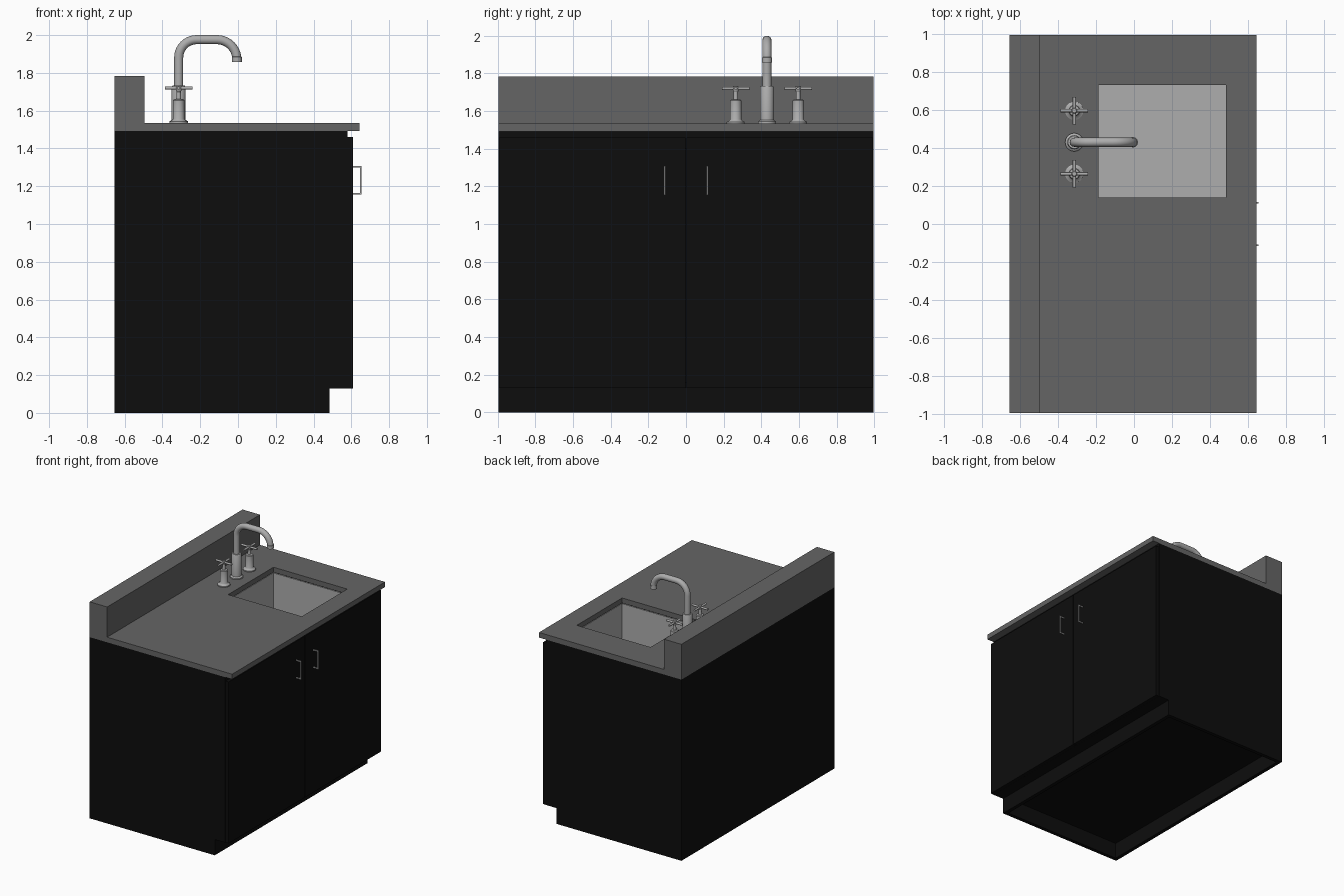
import bpy, bmesh, math
from mathutils import Matrix, Vector

if "Cube" in bpy.data.objects:
    bpy.data.objects.remove(bpy.data.objects["Cube"])


def material(name, v):
    m = bpy.data.materials.new(name)
    m.diffuse_color = (v, v, v, 1)
    m.use_nodes = True
    m.node_tree.nodes["Principled BSDF"].inputs["Base Color"].default_value = m.diffuse_color
    return m


BLACK = material("black_paint", 0.004)
STONE = material("dark_stone", 0.13)
STEEL = material("steel", 0.42)


def add(name, bm, mat=None, smooth=False):
    bmesh.ops.recalc_face_normals(bm, faces=bm.faces[:])
    me = bpy.data.meshes.new(name)
    bm.to_mesh(me)
    bm.free()
    ob = bpy.data.objects.new(name, me)
    bpy.context.collection.objects.link(ob)
    if mat:
        me.materials.append(mat)
    bpy.ops.object.select_all(action='DESELECT')
    bpy.context.view_layer.objects.active = ob
    ob.select_set(True)
    if smooth:
        bpy.ops.object.shade_smooth_by_angle(angle=math.radians(35))
    return ob


def box_bm(bm, lo, hi):
    lo, hi = Vector(lo), Vector(hi)
    mat = Matrix.Translation((lo + hi) / 2) @ Matrix.Diagonal((*(hi - lo), 1))
    bmesh.ops.create_cube(bm, size=1, matrix=mat)


def box(name, lo, hi, mat=None):
    bm = bmesh.new()
    box_bm(bm, lo, hi)
    return add(name, bm, mat)


def extrude_xz(name, pts, y0, y1, mat):
    bm = bmesh.new()
    face = bm.faces.new([bm.verts.new((x, y0, z)) for x, z in pts])
    geo = bmesh.ops.extrude_face_region(bm, geom=[face])["geom"]
    verts = [g for g in geo if isinstance(g, bmesh.types.BMVert)]
    bmesh.ops.translate(bm, verts=verts, vec=(0, y1 - y0, 0))
    return add(name, bm, mat)


def lathe_bm(bm, pts, x, y, steps=32):
    vs = [bm.verts.new((x + r, y, z)) for r, z in pts]
    es = [bm.edges.new(p) for p in zip(vs, vs[1:])]
    bmesh.ops.spin(bm, geom=vs + es, cent=(x, y, 0), axis=(0, 0, 1),
                   angle=2 * math.pi, steps=steps, use_merge=True)
    bmesh.ops.remove_doubles(bm, verts=bm.verts[:], dist=1e-5)


X0, W, TOP = -0.655, 0.995, 1.492
T = 0.03

# Cabinet carcass: notched side panels, back, floor, toe kick, front rail
side = [(X0, 0), (0.485, 0), (0.485, 0.13), (0.58, 0.13), (0.58, TOP), (X0, TOP)]
extrude_xz("left_side_panel", side, -W, -W + T, BLACK)
extrude_xz("right_side_panel", side, W - T, W, BLACK)
box("back_panel", (X0, -W + T, 0), (X0 + T, W - T, TOP), BLACK)
box("cabinet_floor", (X0 + T, -W + T, 0.13), (0.58, W - T, 0.16), BLACK)
box("toe_kick", (0.455, -W + T, 0), (0.485, W - T, 0.13), BLACK)
box("front_rail", (0.55, -W + T, 1.40), (0.58, W - T, TOP), BLACK)

# Doors and bracket pulls
for s, n in ((-1, "left"), (1, "right")):
    ys = sorted((s * 0.003, s * (W - 0.002)))
    box(n + "_door", (0.581, ys[0], 0.13), (0.61, ys[1], 1.46), BLACK)
    y, h = s * 0.112, 0.004
    pull = [(0.61, 1.155), (0.655, 1.155), (0.655, 1.308), (0.61, 1.308),
            (0.61, 1.298), (0.645, 1.298), (0.645, 1.165), (0.61, 1.165)]
    extrude_xz(n + "_door_pull", pull, y - h, y + h, STEEL)

# Countertop with backsplash and sink cutout
top = extrude_xz("countertop", [(X0, TOP), (0.643, TOP), (0.643, 1.534),
                 (-0.496, 1.534), (-0.496, 1.783), (X0, 1.783)], -W, W, STONE)
cutter = box("sink_cutter", (-0.188, 0.14, 1.4), (0.484, 0.73, 1.6))
cutter.hide_render = True
mod = top.modifiers.new("sink_hole", 'BOOLEAN')
mod.operation, mod.object, mod.solver = 'DIFFERENCE', cutter, 'EXACT'
bpy.context.view_layer.objects.active = top
bpy.ops.object.modifier_apply(modifier=mod.name)
bpy.data.objects.remove(cutter)

# Undermount basin
bm = bmesh.new()
box_bm(bm, (-0.193, 0.135, 1.15), (0.489, 0.735, 1.484))
bmesh.ops.recalc_face_normals(bm, faces=bm.faces[:])
bmesh.ops.delete(bm, geom=[f for f in bm.faces if f.normal.z > 0.9], context='FACES_ONLY')
sink = add("sink_basin", bm, STEEL)
mod = sink.modifiers.new("wall", 'SOLIDIFY')
mod.thickness, mod.offset = 0.012, 1
bpy.ops.object.modifier_apply(modifier=mod.name)

# Faucet body
FX, FY, Z = -0.314, 0.43, 1.534
bm = bmesh.new()
lathe_bm(bm, [(0, Z), (0.048, Z), (0.048, Z + 0.01), (0.037, Z + 0.018),
              (0.037, 1.725), (0.033, 1.732), (0, 1.732)], FX, FY)
add("faucet_body", bm, STEEL, True)

# Spout tube swept along an arched path
R, EX, ZT = 0.024, -0.006, 1.976
path = [(FX, 1.72)]
for cx, r, a0 in ((FX + 0.095, 0.095, 180), (EX - 0.105, 0.105, 90)):
    for i in range(11):
        a = math.radians(a0 - 9 * i)
        path.append((cx + r * math.cos(a), ZT - r + r * math.sin(a)))
path.append((EX, 1.86))
bm = bmesh.new()
rings = []
for i, (x, z) in enumerate(path):
    a, b = path[max(i - 1, 0)], path[min(i + 1, len(path) - 1)]
    d = Vector((b[0] - a[0], 0, b[1] - a[1])).normalized()
    n = Vector((-d.z, 0, d.x))
    rings.append([bm.verts.new(Vector((x, FY, z)) + R * (
        n * math.cos(t) + Vector((0, 1, 0)) * math.sin(t)))
        for t in (2 * math.pi * k / 24 for k in range(24))])
for p, q in zip(rings, rings[1:]):
    for k in range(24):
        j = (k + 1) % 24
        bm.faces.new((p[k], p[j], q[j], q[k]))
bm.faces.new(rings[0])
bm.faces.new(rings[-1])
add("faucet_spout", bm, STEEL, True)
bm = bmesh.new()
lathe_bm(bm, [(0, 1.857), (0.027, 1.857), (0.027, 1.885), (0.02, 1.887)], EX, FY)
add("spout_tip", bm, STEEL, True)

# Cross-handle taps
for s, n in ((-1, "left"), (1, "right")):
    y = FY + s * 0.166
    bm = bmesh.new()
    lathe_bm(bm, [(0, Z), (0.048, Z), (0.048, Z + 0.008), (0.034, Z + 0.016),
                  (0.030, Z + 0.022), (0.030, 1.655), (0.026, 1.66), (0.013, 1.662),
                  (0.011, 1.70), (0.015, 1.706), (0.015, 1.73), (0.011, 1.734),
                  (0, 1.734)], FX, y)
    for axis in ('X', 'Y'):
        m = Matrix.Translation((FX, y, 1.72)) @ Matrix.Rotation(math.pi / 2, 4, axis)
        bmesh.ops.create_cone(bm, cap_ends=True, segments=16, radius1=0.0085,
                              radius2=0.0085, depth=0.144, matrix=m)
    add(n + "_tap", bm, STEEL, True)
